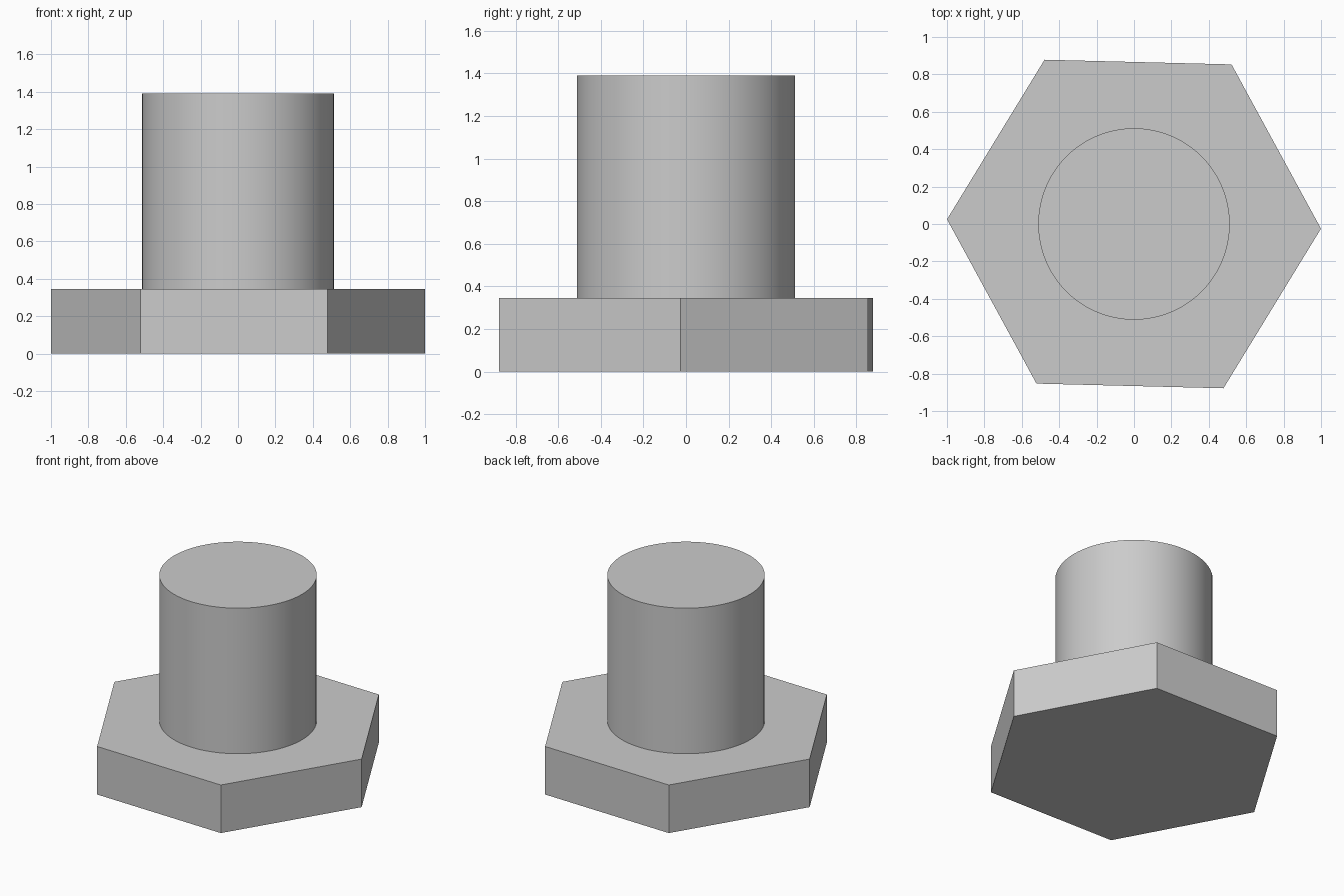
import bpy
from math import cos, sin, tau

cube = bpy.data.objects.get("Cube")
if cube:
    bpy.data.objects.remove(cube, do_unlink=True)

GREY = (0.6, 0.6, 0.6, 1.0)
steel = bpy.data.materials.new("plain grey")
steel.use_nodes = True
steel.diffuse_color = GREY
steel.node_tree.nodes["Principled BSDF"].inputs["Base Color"].default_value = GREY


def prism(name, sides, radius, bottom, top, turn=0.0):
    """Closed upright prism with its first corner turned from +x."""
    ring = [(radius * cos(turn + tau * i / sides), radius * sin(turn + tau * i / sides))
            for i in range(sides)]
    verts = [(x, y, z) for z in (bottom, top) for x, y in ring]
    faces = [tuple(reversed(range(sides))), tuple(range(sides, 2 * sides))]
    for i in range(sides):
        j = (i + 1) % sides
        faces.append((i, j, sides + j, sides + i))
    mesh = bpy.data.meshes.new(name)
    mesh.from_pydata(verts, [], faces)
    mesh.materials.append(steel)
    obj = bpy.data.objects.new(name, mesh)
    bpy.context.collection.objects.link(obj)
    return obj


# Hexagonal head, turned slightly clockwise
prism("hex_head", 6, 1.0, 0.0, 0.345, turn=-0.025)

# Round shank standing on the head
shank = prism("round_shank", 96, 0.512, 0.345, 1.39)
bpy.ops.object.select_all(action="DESELECT")
shank.select_set(True)
bpy.context.view_layer.objects.active = shank
bpy.ops.object.shade_smooth_by_angle(angle=0.6)
